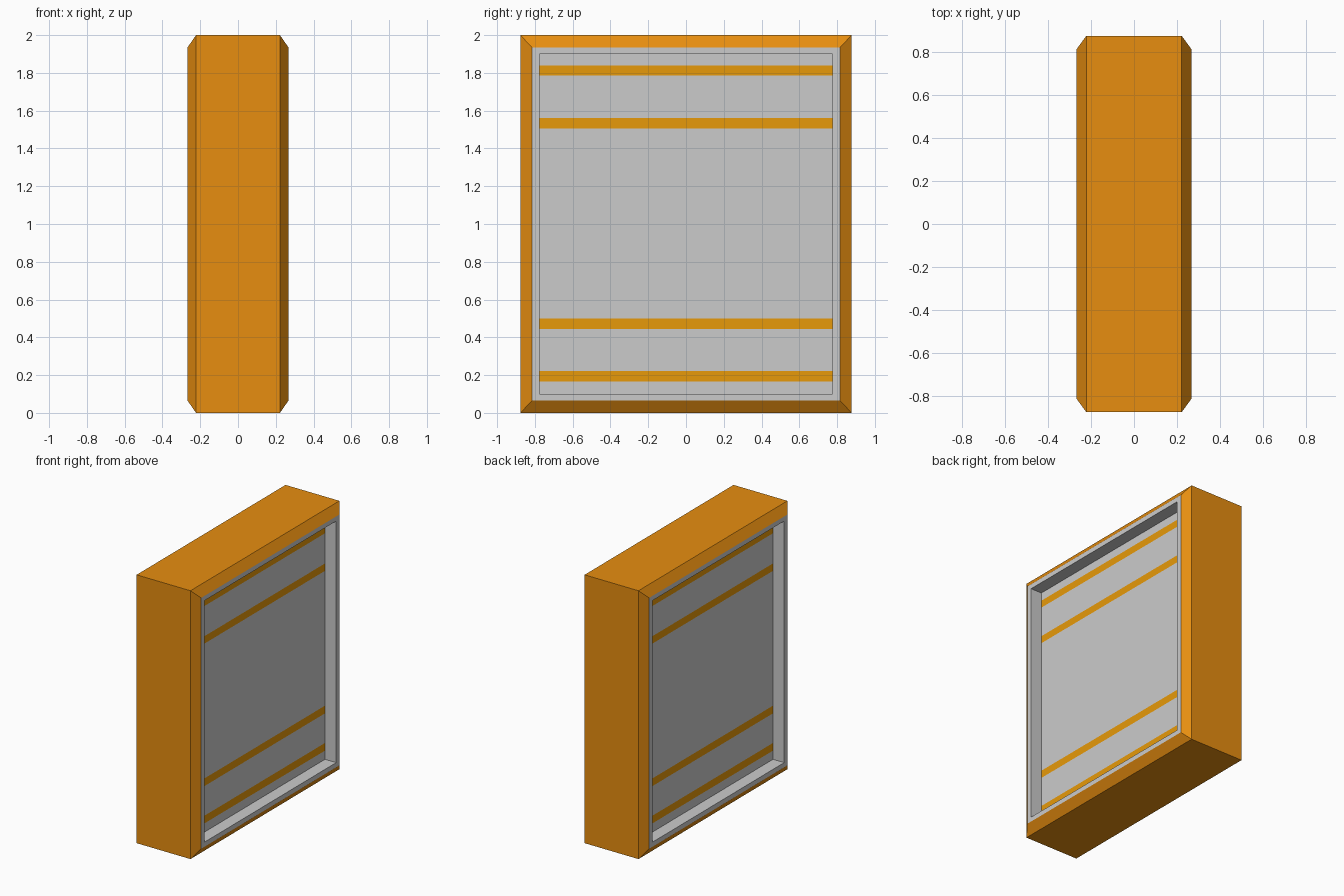
import bpy

if "Cube" in bpy.data.objects:
    bpy.data.objects.remove(bpy.data.objects["Cube"])

BODY_X, RIM_X, PANEL_X = 0.222, 0.267, 0.175   # half depths
CENTRE_Z = 1.0
OUTER, RIM, OPENING = (0.877, 1.0), (0.815, 0.935), (0.775, 0.9)   # half width, half height
STRIPES = [(0.165, 0.222), (0.443, 0.5), (1.505, 1.56), (1.785, 1.84)]


def material(name, rgb):
    mat = bpy.data.materials.new(name)
    mat.diffuse_color = (*rgb, 1)
    mat.use_nodes = True
    mat.node_tree.nodes["Principled BSDF"].inputs["Base Color"].default_value = mat.diffuse_color
    return mat


def make_object(name, verts, faces, mat=None):
    mesh = bpy.data.meshes.new(name)
    mesh.from_pydata(verts, [], faces)
    obj = bpy.data.objects.new(name, mesh)
    bpy.context.collection.objects.link(obj)
    if mat:
        mesh.materials.append(mat)
    return obj


def rect(x, y, z0, z1, side=1):
    """Rectangle across the depth axis; side = -1 turns it to face the other way."""
    return [(side * x, side * a, b) for a, b in ((-y, z0), (y, z0), (y, z1), (-y, z1))]


def loft(name, rings, side=1, mat=None):
    """Skin a row of rectangles given as (x, (half width, half height))."""
    verts, faces = [], []
    for x, (hy, hz) in rings:
        verts += rect(x, hy, CENTRE_Z - hz, CENTRE_Z + hz, side)
    for r in range(0, 4 * (len(rings) - 1), 4):
        for i in range(4):
            j = (i + 1) % 4
            faces.append((r + i, r + j, r + 4 + j, r + 4 + i))
    return make_object(name, verts, faces, mat)


def bands(name, spans, side, mat=None):
    """Flat strips lying in the recessed panel plane."""
    verts, faces = [], []
    for z0, z1 in spans:
        n = len(verts)
        verts += rect(PANEL_X, OPENING[0], z0, z1, side)
        faces.append((n, n + 1, n + 2, n + 3))
    return make_object(name, verts, faces, mat)


orange = material("orange", (0.8, 0.27, 0.005))
amber = material("amber", (0.8, 0.32, 0.003))

# Outer casing with bevelled edges
loft("casing", [(-RIM_X, RIM), (-BODY_X, OUTER), (BODY_X, OUTER), (RIM_X, RIM)], mat=orange)

# Grey stretches between the stripes
cuts = [CENTRE_Z - OPENING[1], *(z for s in STRIPES for z in s), CENTRE_Z + OPENING[1]]
grey_spans = list(zip(cuts[::2], cuts[1::2]))

for side, label in ((1, "right"), (-1, "left")):
    # Flat rim and recess walls
    loft(f"{label}_rim", [(RIM_X, RIM), (RIM_X, OPENING), (PANEL_X, OPENING)], side)
    # Recessed panel and its flush stripes
    bands(f"{label}_panel", grey_spans, side)
    bands(f"{label}_stripes", STRIPES, side, amber)
